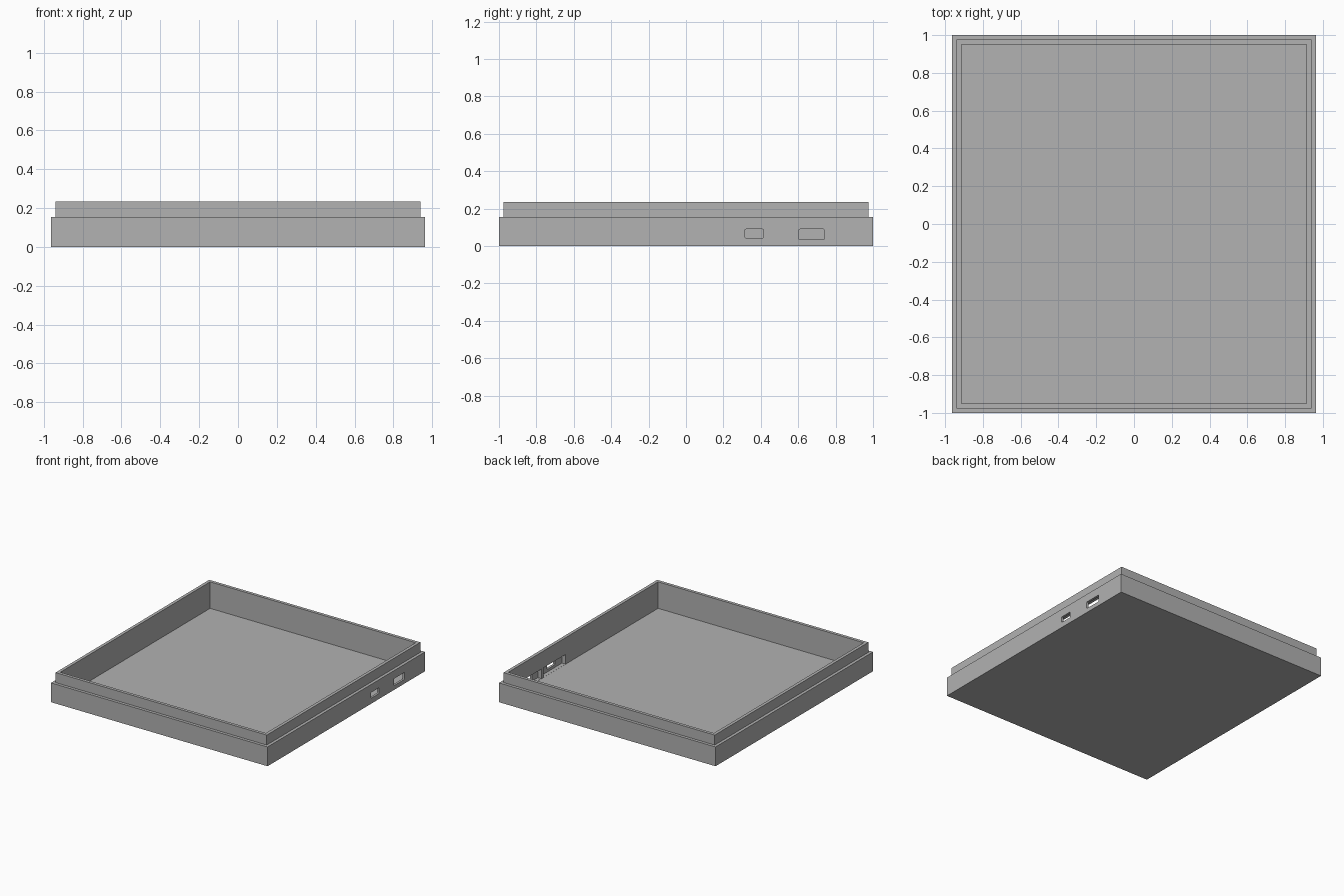
import bpy
import bmesh

cube = bpy.data.objects.get("Cube")
if cube:
    bpy.data.objects.remove(cube, do_unlink=True)

HALF_X, HALF_Y = 0.963, 1.0
FLOOR, SHELF, TOP = 0.022, 0.155, 0.235
LIP, WALL = 0.024, 0.049        # inset of the lip and of the inner wall
POCKET_X = 0.945                # outer end of the pockets behind the ports

grey = bpy.data.materials.new("plastic grey")
grey.use_nodes = True
colour = (0.445, 0.445, 0.445, 1)
grey.diffuse_color = colour
grey.node_tree.nodes["Principled BSDF"].inputs["Base Color"].default_value = colour


def make_object(name, bm):
    bmesh.ops.recalc_face_normals(bm, faces=bm.faces)
    mesh = bpy.data.meshes.new(name)
    bm.to_mesh(mesh)
    bm.free()
    mesh.materials.append(grey)
    obj = bpy.data.objects.new(name, mesh)
    bpy.context.collection.objects.link(obj)
    return obj


def cut(target, name, low, high, radius=0):
    """Cut a box out of the target, with corners rounded along x."""
    bm = bmesh.new()
    bmesh.ops.create_cube(bm, size=1)
    for v in bm.verts:
        v.co = [(a + b) / 2 + c * (b - a) for a, b, c in zip(low, high, v.co)]
    if radius:
        edges = [e for e in bm.edges if abs(e.verts[0].co.x - e.verts[1].co.x) > 0.01]
        bmesh.ops.bevel(bm, geom=edges, offset=radius, segments=3,
                        profile=0.5, affect='EDGES')
    cutter = make_object(name, bm)
    cutter.hide_render = True
    mod = target.modifiers.new(name, 'BOOLEAN')
    mod.operation = 'DIFFERENCE'
    mod.solver = 'EXACT'
    mod.object = cutter
    bpy.context.view_layer.objects.active = target
    bpy.ops.object.modifier_apply(modifier=name)
    bpy.data.objects.remove(cutter, do_unlink=True)


# Tray: rectangular rings from the underside, over the lip, down to the floor
bm = bmesh.new()
rings = []
for inset, z in [(0, 0), (0, SHELF), (LIP, SHELF), (LIP, TOP), (WALL, TOP), (WALL, FLOOR)]:
    x, y = HALF_X - inset, HALF_Y - inset
    rings.append([bm.verts.new((sx * x, sy * y, z))
                  for sx, sy in ((-1, -1), (1, -1), (1, 1), (-1, 1))])
for a, b in zip(rings, rings[1:]):
    for i in range(4):
        j = (i + 1) % 4
        bm.faces.new((a[i], a[j], b[j], b[i]))
bm.faces.new(rings[0])
bm.faces.new(rings[-1])
tray = make_object("case_tray", bm)

# Ports through the side wall, each with a pocket inside: centre y, half width, z range
for name, y, half, z0, z1 in [("small_port", 0.365, 0.05, 0.044, 0.09),
                              ("large_port", 0.672, 0.068, 0.034, 0.09)]:
    cut(tray, name + "_pocket", (0.88, y - 0.14, FLOOR + 0.001), (POCKET_X, y + 0.14, 0.1))
    cut(tray, name, (0.9, y - half, z0), (1.0, y + half, z1), 0.006)
